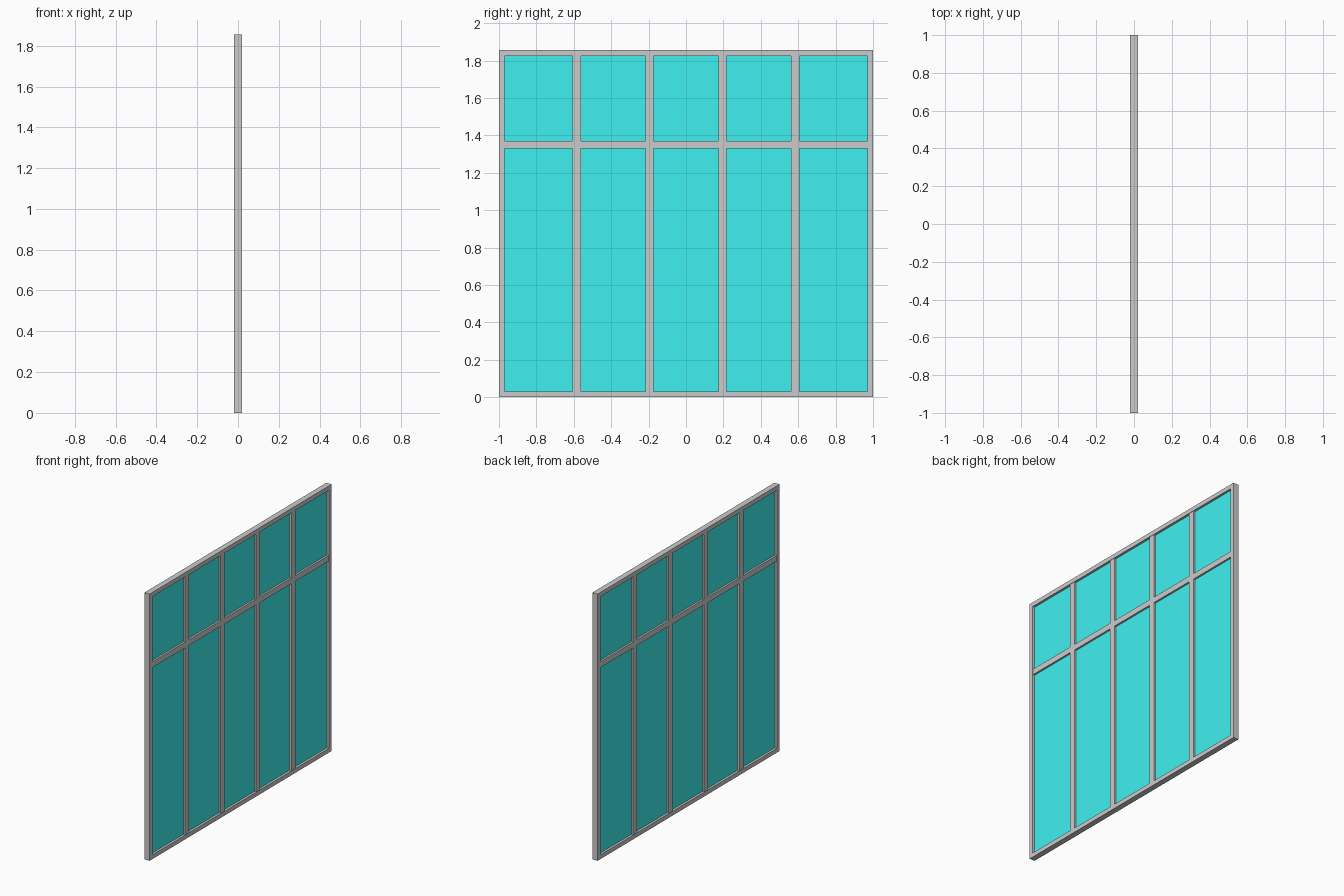
import bpy

if "Cube" in bpy.data.objects:
    bpy.data.objects.remove(bpy.data.objects["Cube"])

W, H, D = 2.0, 1.855, 0.04      # overall width (y), height (z), depth (x)
B = 0.03                        # outer frame bar width
M, MD = 0.043, 0.034            # inner bar width and depth
Z0, Z1 = 1.33, 1.37             # transom bottom and top
BARS = [-0.584, -0.195, 0.195, 0.584]

glass_mat = bpy.data.materials.new("cyan_glass")
glass_mat.diffuse_color = (0.05, 0.87, 0.87, 1)
glass_mat.use_nodes = True
glass_mat.node_tree.nodes["Principled BSDF"].inputs["Base Color"].default_value = glass_mat.diffuse_color


def link_mesh(name, verts, faces):
    me = bpy.data.meshes.new(name)
    me.from_pydata(verts, [], faces)
    me.update()
    ob = bpy.data.objects.new(name, me)
    bpy.context.collection.objects.link(ob)
    return ob


def box(name, depth, y0, y1, z0, z1):
    h = depth / 2
    verts = [(x, y, z) for x in (-h, h) for y in (y0, y1) for z in (z0, z1)]
    faces = [(0, 1, 3, 2), (4, 6, 7, 5), (0, 4, 5, 1),
             (2, 3, 7, 6), (0, 2, 6, 4), (1, 5, 7, 3)]
    return link_mesh(name, verts, faces)


# Outer frame: one closed rectangular ring
def ring(x, inset):
    a, b = -W / 2 + inset, W / 2 - inset
    return [(x, a, inset), (x, b, inset), (x, b, H - inset), (x, a, H - inset)]


h = D / 2
verts = ring(h, 0) + ring(h, B) + ring(-h, B) + ring(-h, 0)
faces = []
for r in range(4):
    s = (r + 1) % 4
    for i in range(4):
        j = (i + 1) % 4
        faces.append((r * 4 + i, r * 4 + j, s * 4 + j, s * 4 + i))
link_mesh("outer_frame", verts, faces)

# Transom across the full opening
box("transom", MD, -W / 2 + B, W / 2 - B, Z0, Z1)

# Mullions and glass panes, below and above the transom
edges = [-W / 2 + B] + [e for c in BARS for e in (c - M / 2, c + M / 2)] + [W / 2 - B]
for row, (z0, z1) in (("lower", (B, Z0)), ("upper", (Z1, H - B))):
    for c in BARS:
        box(f"{row}_mullion", MD, c - M / 2, c + M / 2, z0, z1)
    for y0, y1 in zip(edges[::2], edges[1::2]):
        pane = box(f"{row}_glass_pane", 0.008, y0, y1, z0, z1)
        pane.data.materials.append(glass_mat)
